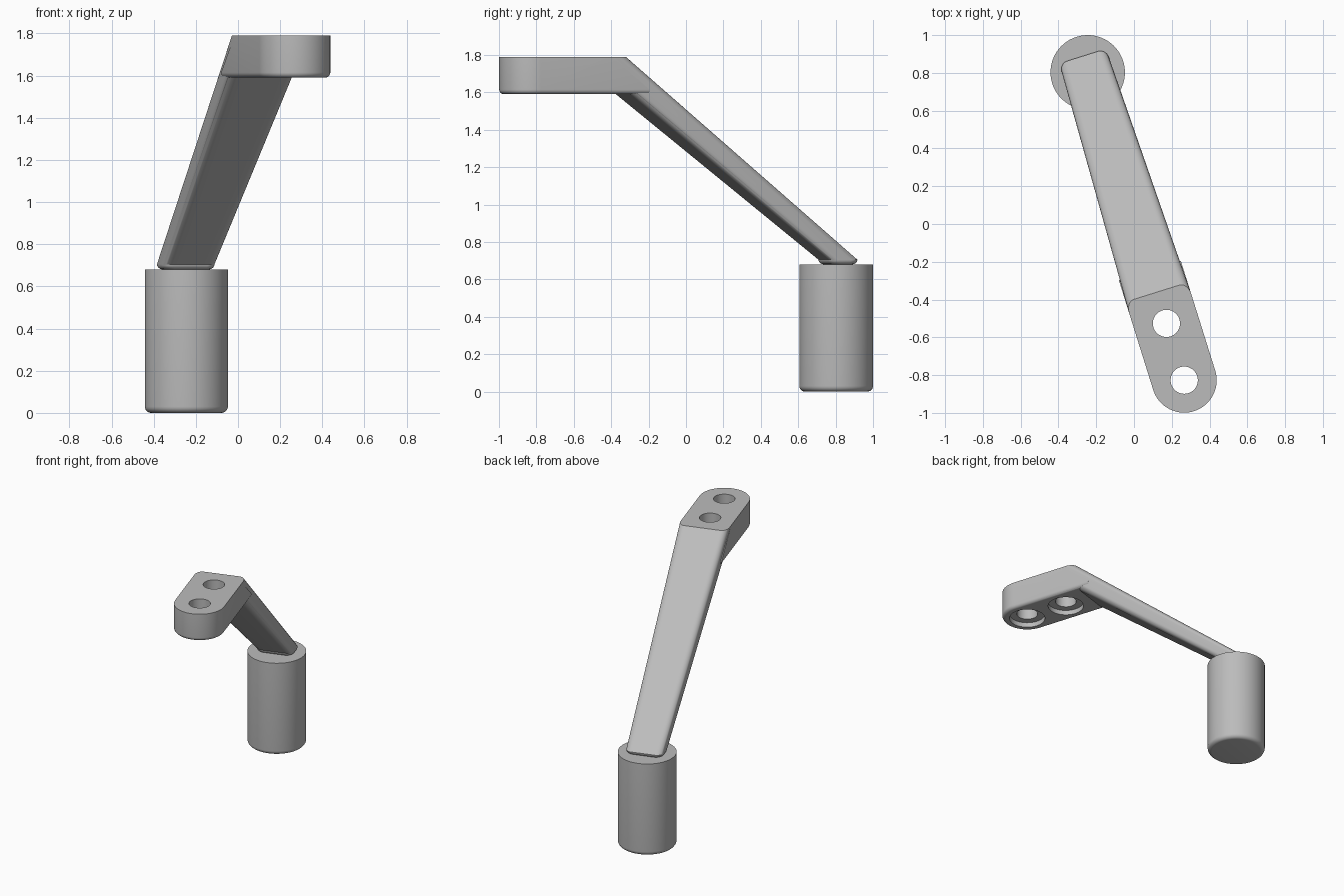
import bpy, bmesh, math
from mathutils import Vector

if "Cube" in bpy.data.objects:
    bpy.data.objects.remove(bpy.data.objects["Cube"])

# Plan axis of the crank: s runs from grip to tip, w across it
PIVOT = Vector((-0.245, 0.803, 0))
ALONG = Vector((0.299, -0.954, 0)).normalized()
ACROSS = Vector((-ALONG.y, ALONG.x, 0))
TOP, UNDER, GRIP_TOP = 1.79, 1.59, 0.68
HALF_WIDTH = 0.172

metal = bpy.data.materials.new("plain grey")
metal.use_nodes = True
GREY = (0.5, 0.5, 0.5, 1)
metal.diffuse_color = GREY
metal.node_tree.nodes["Principled BSDF"].inputs["Base Color"].default_value = GREY


def place(s, w, z):
    return PIVOT + ALONG * s + ACROSS * w + Vector((0, 0, z))


def loft(name, rings):
    """Skin a stack of equal-length rings and cap both ends."""
    bm = bmesh.new()
    rows = [[bm.verts.new(p) for p in ring] for ring in rings]
    for low, high in zip(rows, rows[1:]):
        for i in range(len(low)):
            j = (i + 1) % len(low)
            bm.faces.new((low[i], low[j], high[j], high[i]))
    bm.faces.new(rows[0][::-1])
    bm.faces.new(rows[-1])
    bmesh.ops.recalc_face_normals(bm, faces=bm.faces)
    mesh = bpy.data.meshes.new(name)
    bm.to_mesh(mesh)
    bm.free()
    obj = bpy.data.objects.new(name, mesh)
    bpy.context.collection.objects.link(obj)
    mesh.materials.append(metal)
    return obj


def circle(s, radius, z, n=64):
    return [place(s + radius * math.cos(math.tau * i / n),
                  radius * math.sin(math.tau * i / n), z) for i in range(n)]


def rounded_section(s0, s1, half, z, rs, rw, inset=0, n=10):
    """Level slice through the arm: a rectangle with elliptical corners."""
    ring = []
    mid, length = (s0 + s1) / 2, (s1 - s0) / 2 - inset
    half -= inset
    for q, (a, b) in enumerate(((1, 1), (-1, 1), (-1, -1), (1, -1))):
        for k in range(n + 1):
            t = math.pi / 2 * (q + k / n)
            ring.append(place(mid + a * (length - rs) + rs * math.cos(t),
                              b * (half - rw) + rw * math.sin(t), z))
    return ring


def tip_outline(z, back, inset=0, n=40):
    """Level slice through the mounting end: straight back, round tip."""
    r = HALF_WIDTH - inset
    ring = [place(back, -r, z)]
    for i in range(n + 1):
        t = math.pi * (i / n - 0.5)
        ring.append(place(1.708 + r * math.cos(t), r * math.sin(t), z))
    return ring + [place(back, r, z)]


def fillet(radius, steps=6):
    """Pairs of (height, inset) for a rounded lower edge."""
    for i in range(steps + 1):
        t = math.pi / 2 * i / steps
        yield radius * (1 - math.cos(t)), radius * (1 - math.sin(t))


def combine(obj, other, operation):
    mod = obj.modifiers.new(operation.lower(), "BOOLEAN")
    mod.operation, mod.solver, mod.object = operation, "EXACT", other
    bpy.ops.object.select_all(action="DESELECT")
    bpy.context.view_layer.objects.active = obj
    obj.select_set(True)
    bpy.ops.object.modifier_apply(modifier=mod.name)
    bpy.data.objects.remove(other)


# Grip: upright cylinder with a rounded lower edge
grip = loft("grip", [circle(0, 0.197 - d, h) for h, d in fillet(0.03)]
            + [circle(0, 0.197, GRIP_TOP)])

# Arm: sloping tapered bar with rounded long edges and a softened foot
foot = [rounded_section(-0.09, 0.07, 0.131, GRIP_TOP + h, 0.05, 0.045, d)
        for h, d in fillet(0.025)]
crank_arm = loft("crank_arm", foot + [
    rounded_section(1.22, 1.45, HALF_WIDTH, TOP, 0.065, 0.045)])

# Mounting end: its slanted back is buried inside the arm
mount = loft("mounting_end",
             [tip_outline(UNDER + h, 1.1, d) for h, d in fillet(0.025)]
             + [tip_outline(TOP, 1.31)])
combine(crank_arm, mount, "UNION")

# Two bolt holes, each widened from below
for s in (1.393, 1.708):
    seat = UNDER + 0.035
    cutter = loft("bolt_cutter", [
        circle(s, 0.122, UNDER - 0.1), circle(s, 0.122, seat),
        circle(s, 0.072, seat), circle(s, 0.072, TOP + 0.1)])
    combine(crank_arm, cutter, "DIFFERENCE")

# Smooth shading with crisp edges
for obj in (grip, crank_arm):
    bpy.ops.object.select_all(action="DESELECT")
    bpy.context.view_layer.objects.active = obj
    obj.select_set(True)
    bpy.ops.object.shade_smooth_by_angle(angle=math.radians(30))
